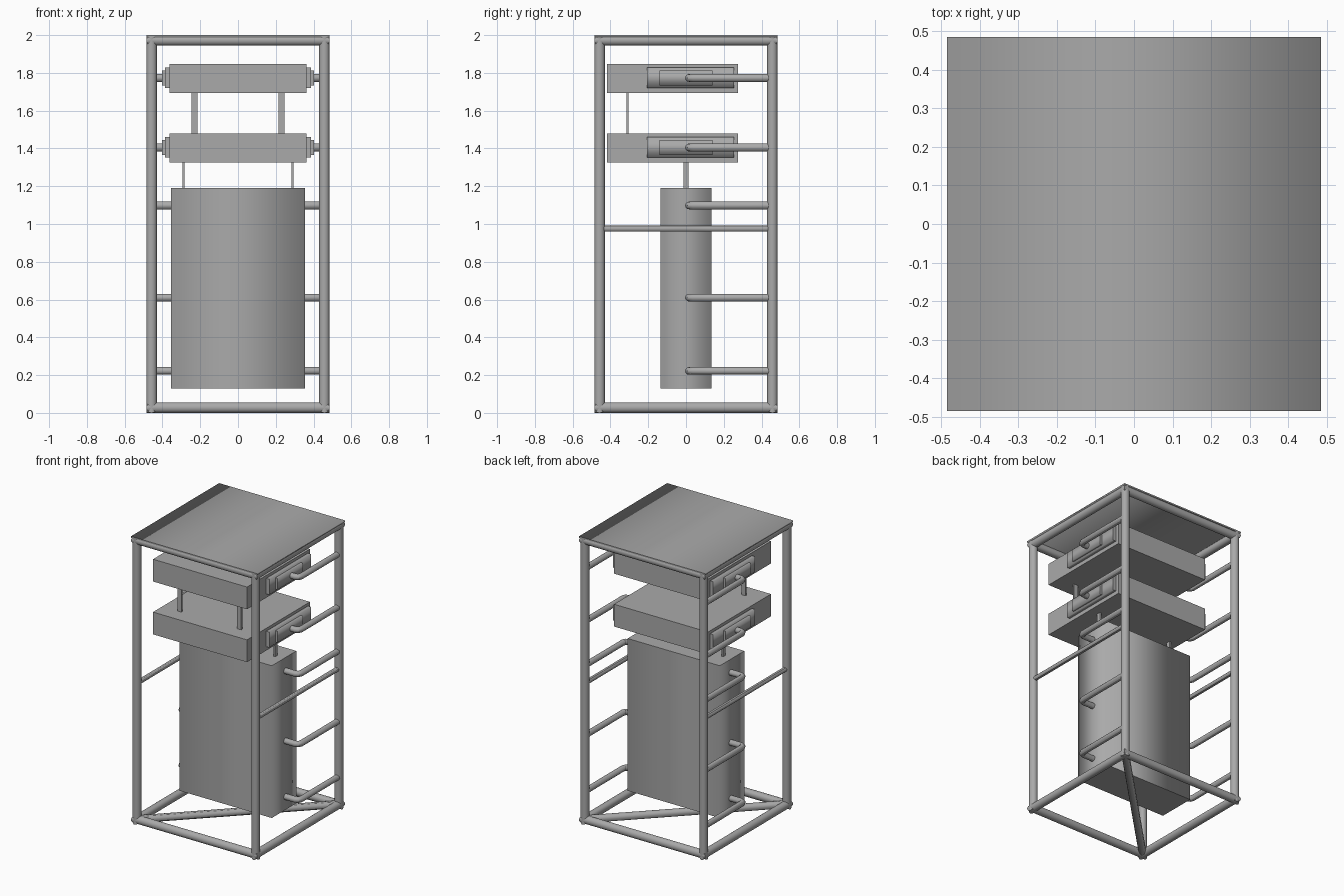
import bpy, bmesh
from mathutils import Matrix

if "Cube" in bpy.data.objects:
    bpy.data.objects.remove(bpy.data.objects["Cube"])

GREY = (0.40, 0.40, 0.40, 1)
steel = bpy.data.materials.new("steel_grey")
steel.use_nodes = True
steel.diffuse_color = GREY
steel.node_tree.nodes["Principled BSDF"].inputs["Base Color"].default_value = GREY

R = 0.0275                      # frame tube radius
HALF = (0.4575, 0.4575, 0.9725)  # frame centre line half sizes


def finish(name, bm):
    mesh = bpy.data.meshes.new(name)
    bm.to_mesh(mesh)
    bm.free()
    mesh.materials.append(steel)
    obj = bpy.data.objects.new(name, mesh)
    bpy.context.collection.objects.link(obj)
    return obj


def box(name, x, y, z, soft_axis=None):
    """Box from ranges; soft_axis smooths the four sides around that axis."""
    bm = bmesh.new()
    size = [b - a for a, b in (x, y, z)]
    mid = [(a + b) / 2 for a, b in (x, y, z)]
    bmesh.ops.create_cube(bm, size=1, matrix=Matrix.Translation(mid) @ Matrix.Diagonal((*size, 1)))
    if soft_axis is not None:
        bm.normal_update()
        for f in bm.faces:
            f.smooth = True
            if abs(f.normal[soft_axis]) > 0.9:
                for e in f.edges:
                    e.smooth = False
    return finish(name, bm)


def frame_bar(name, axis, s1, s2):
    """Frame tube along an axis, its ends mitred against both neighbours."""
    bm = bmesh.new()
    bmesh.ops.create_cone(bm, cap_ends=False, segments=24, radius1=R, radius2=R, depth=2)
    a1, a2 = (axis + 1) % 3, (axis + 2) % 3
    for v in bm.verts:
        u, w, t = v.co
        co = [0, 0, 0]
        co[axis] = t * (HALF[axis] + max(u * s1, w * s2))
        co[a1] = s1 * HALF[a1] + u
        co[a2] = s2 * HALF[a2] + w
        co[2] += 1
        v.co = co
    for f in bm.faces:
        f.smooth = True
    finish(name, bm)


def pipe(name, points, radius):
    """Round tube along a path."""
    curve = bpy.data.curves.new(name, "CURVE")
    curve.dimensions = "3D"
    curve.bevel_depth = radius
    curve.bevel_resolution = 4
    curve.use_fill_caps = True
    spline = curve.splines.new("POLY")
    spline.points.add(len(points) - 1)
    for p, co in zip(spline.points, points):
        p.co = (*co, 1)
    temp = bpy.data.objects.new(name, curve)
    bpy.context.collection.objects.link(temp)
    bpy.context.view_layer.update()
    mesh = bpy.data.meshes.new_from_object(temp.evaluated_get(bpy.context.evaluated_depsgraph_get()))
    bpy.data.objects.remove(temp)
    mesh.materials.clear()
    mesh.materials.append(steel)
    obj = bpy.data.objects.new(name, mesh)
    bpy.context.collection.objects.link(obj)
    bpy.ops.object.select_all(action="DESELECT")
    obj.select_set(True)
    bpy.context.view_layer.objects.active = obj
    bpy.ops.object.shade_smooth_by_angle()


def support(name, side, z, x0):
    """Bent arm from a part's side back to the rear post."""
    c, b = HALF[0], 0.025
    path = [(x0, 0.015), (c - b, 0.015), (c - b * 0.3, 0.015 + b * 0.3), (c, 0.015 + b), (c, c)]
    pipe(name, [(side * x, y, z) for x, y in path], 0.02)


# Outer frame
for axis, label in enumerate(("cross", "side", "post")):
    for s1 in (-1, 1):
        for s2 in (-1, 1):
            frame_bar(f"frame_{label}_bar", axis, s1, s2)

# Roof sheet and floor brace
box("roof_sheet", (-0.485, 0.485), (-0.485, 0.485), (1.99, 2.0), soft_axis=1)
pipe("floor_diagonal", [(-0.45, -0.45, R), (0.45, 0.45, R)], 0.025)

# Main tank
box("tank", (-0.355, 0.355), (-0.135, 0.135), (0.13, 1.19), soft_axis=2)

# Two shelves with side brackets
for label, z in (("lower", 1.325), ("upper", 1.693)):
    box(f"{label}_shelf", (-0.362, 0.362), (-0.418, 0.275), (z, z + 0.155))
    for side in (-1, 1):
        def span(a, b):
            return sorted((side * a, side * b))
        box(f"{label}_bracket", span(0.36, 0.386), (-0.207, 0.253), (z + 0.027, z + 0.135), soft_axis=1)
        box(f"{label}_bracket_pad", span(0.38, 0.402), (-0.14, 0.14), (z + 0.04, z + 0.12), soft_axis=1)
        support(f"{label}_shelf_arm", side, z + 0.08, 0.36)

# Supports, side rails and connecting straps
for side in (-1, 1):
    for z in (0.222, 0.61, 1.098):
        support("tank_arm", side, z, 0.34)
    pipe("side_rail", [(side * HALF[0], -0.45, 0.975), (side * HALF[0], 0.45, 0.975)], 0.016)
    x = side * 0.23
    box("shelf_strap", (x - 0.016, x + 0.016), (-0.316, -0.304), (1.47, 1.70))
    x = side * 0.289
    box("tank_strap", (x - 0.006, x + 0.006), (-0.014, 0.014), (1.18, 1.335))
